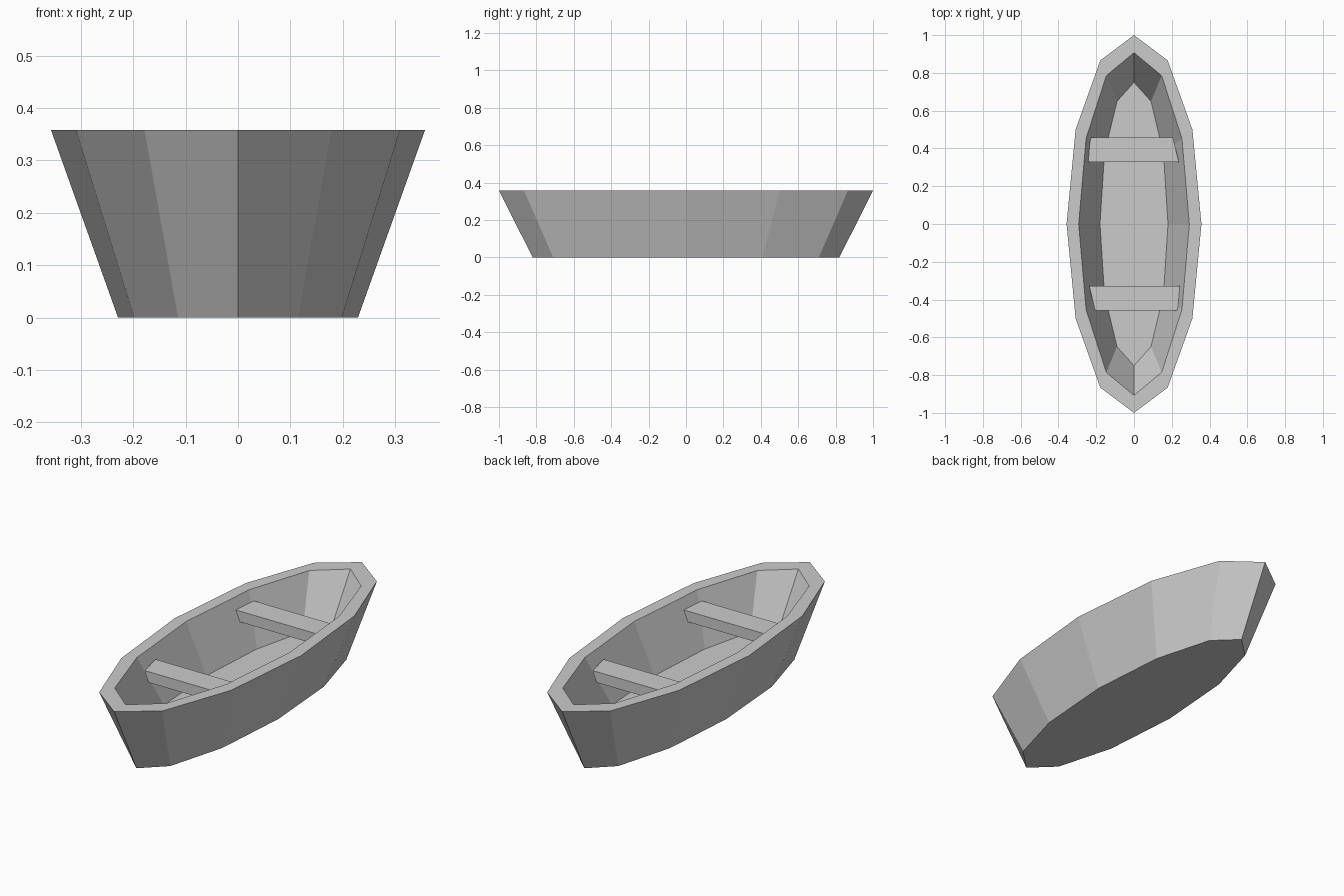
import bpy, bmesh
from math import sin, cos, pi
from mathutils import Vector

cube = bpy.data.objects.get("Cube")
if cube:
    bpy.data.objects.remove(cube, do_unlink=True)

SIDES = 12
HEIGHT, FLOOR = 0.358, 0.111

grey = bpy.data.materials.new("plain grey")
grey.use_nodes = True
colour = (0.6, 0.6, 0.6, 1)
grey.diffuse_color = colour
grey.node_tree.nodes["Principled BSDF"].inputs["Base Color"].default_value = colour


def ring(rx, ry, z):
    """Points of a stretched regular polygon, with a point at bow and stern."""
    return [Vector((rx * sin(2 * pi * i / SIDES), ry * cos(2 * pi * i / SIDES), z))
            for i in range(SIDES)]


def finish(bm, name):
    bmesh.ops.recalc_face_normals(bm, faces=bm.faces)
    mesh = bpy.data.meshes.new(name)
    bm.to_mesh(mesh)
    bm.free()
    mesh.materials.append(grey)
    obj = bpy.data.objects.new(name, mesh)
    bpy.context.collection.objects.link(obj)
    return obj


# Hull: loft from the keel plate up the outside, over the rim and down to the floor
inner_rim = ring(0.293, 0.907, HEIGHT)
inner_floor = ring(0.18, 0.75, FLOOR)
loops = [ring(0.229, 0.82, 0), ring(0.357, 1, HEIGHT), inner_rim, inner_floor]

bm = bmesh.new()
rings = [[bm.verts.new(p) for p in loop] for loop in loops]
for low, high in zip(rings, rings[1:]):
    for i in range(SIDES):
        j = (i + 1) % SIDES
        bm.faces.new((low[i], low[j], high[j], high[i]))
bm.faces.new(rings[0])
bm.faces.new(rings[-1])
finish(bm, "hull")


# Seats: planks trimmed to fit against the inner walls
def seat(name, y):
    bm = bmesh.new()
    bmesh.ops.create_cube(bm, size=1)
    bmesh.ops.scale(bm, vec=(0.7, 0.13, 0.055), verts=bm.verts)
    bmesh.ops.translate(bm, vec=(0, y, 0.278), verts=bm.verts)
    for i in range(SIDES):
        a, b, c = inner_floor[i], inner_floor[(i + 1) % SIDES], inner_rim[i]
        normal = (b - a).cross(c - a).normalized()
        if normal.dot(a - Vector((0, 0, HEIGHT))) < 0:
            normal.negate()
        bmesh.ops.bisect_plane(bm, geom=bm.verts[:] + bm.edges[:] + bm.faces[:],
                               plane_co=a, plane_no=normal, clear_outer=True)
        bmesh.ops.holes_fill(bm, edges=[e for e in bm.edges if e.is_boundary])
    finish(bm, name)


seat("front_seat", -0.393)
seat("back_seat", 0.393)
